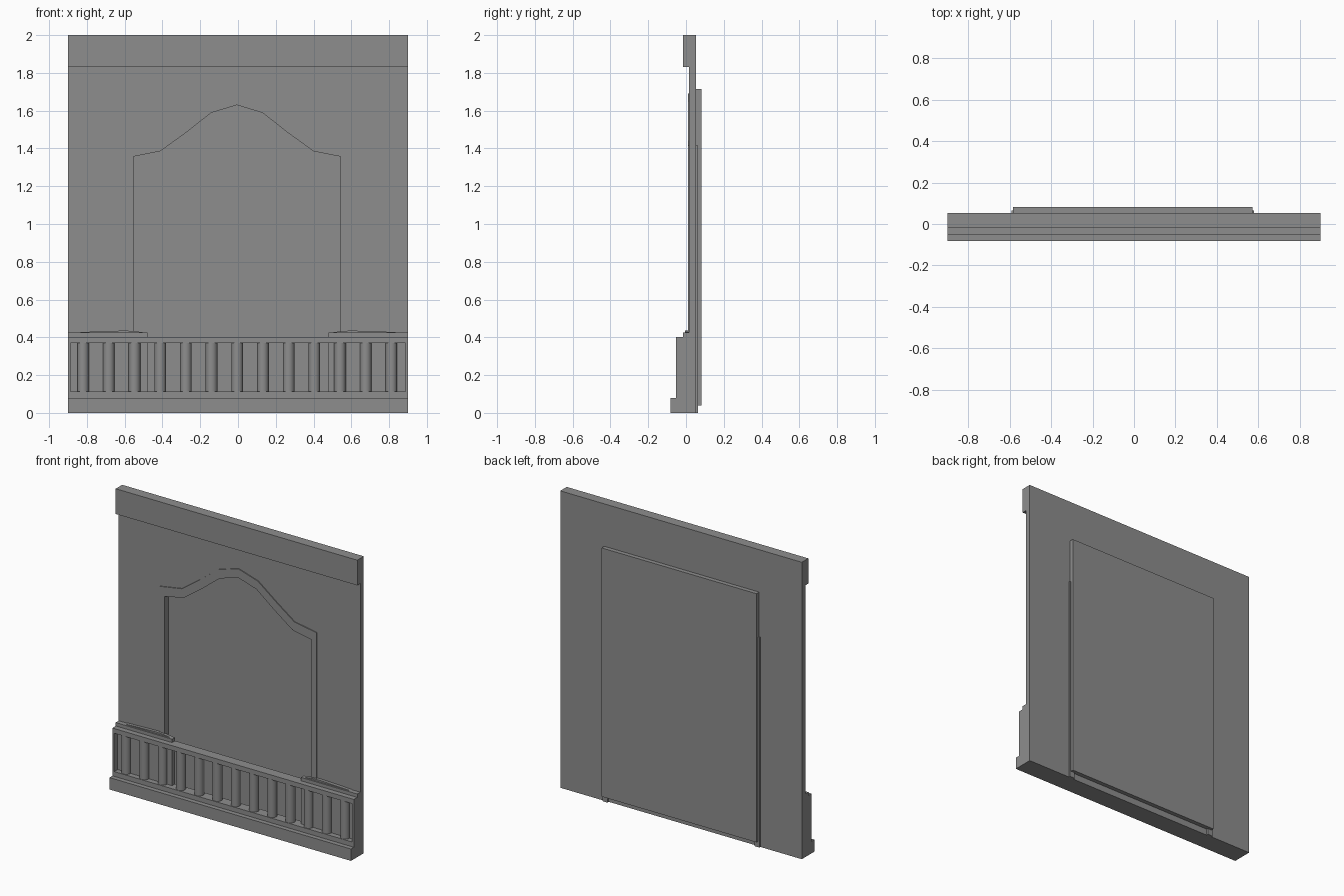
import bpy, bmesh, math

if "Cube" in bpy.data.objects:
    bpy.data.objects.remove(bpy.data.objects["Cube"])

grey = bpy.data.materials.new("stone_grey")
grey.diffuse_color = (0.27, 0.27, 0.27, 1)
grey.use_nodes = True
grey.node_tree.nodes["Principled BSDF"].inputs["Base Color"].default_value = grey.diffuse_color
SHIFT = -0.006  # the arch sits slightly left of centre


def finish(name, bm):
    bmesh.ops.recalc_face_normals(bm, faces=bm.faces)
    me = bpy.data.meshes.new(name)
    bm.to_mesh(me)
    bm.free()
    me.materials.append(grey)
    ob = bpy.data.objects.new(name, me)
    bpy.context.collection.objects.link(ob)
    return ob


def prism(name, outline, y0, y1):
    """Extrude an (x, z) outline from y0 to y1."""
    bm = bmesh.new()
    face = bm.faces.new([bm.verts.new((x, y0, z)) for x, z in outline])
    new = bmesh.ops.extrude_face_region(bm, geom=[face])["geom"]
    bmesh.ops.translate(bm, vec=(0, y1 - y0, 0),
                        verts=[v for v in new if isinstance(v, bmesh.types.BMVert)])
    bmesh.ops.triangulate(bm, faces=[f for f in bm.faces if len(f.verts) > 4])
    return finish(name, bm)


def box(name, x0, x1, y0, y1, z0, z1):
    return prism(name, [(x0, z0), (x1, z0), (x1, z1), (x0, z1)], y0, y1)


def arch(half):
    """Full arch line, left foot to right foot, from its right half (apex first)."""
    left = [(-x, z) for x, z in reversed(half[1:])]
    return [(x + SHIFT, z) for x, z in left + half]


inner_half = [(0, 1.63), (0.137, 1.588), (0.27, 1.483), (0.406, 1.385), (0.548, 1.357), (0.548, 0)]
outer_half = [(0, 1.69), (0.148, 1.645), (0.285, 1.54), (0.42, 1.443), (0.585, 1.415), (0.585, 0)]
mid_half = [((a + c) / 2, (b + d) / 2) for (a, b), (c, d) in zip(inner_half, outer_half)]

# Wall with arched opening, and the arch frame lining it
prism("wall", [(-0.9, 0), (-0.9, 2), (0.9, 2), (0.9, 0)] + arch(mid_half)[::-1], 0.016, 0.053)
prism("arch_frame", arch(outer_half) + arch(inner_half)[::-1], 0.010, 0.064)

# Panel closing the niche from behind
box("back_panel", -0.577 + SHIFT, 0.577 + SHIFT, 0.054, 0.083, 0.04, 1.715)

# Top band and plinth
box("top_band", -0.9, 0.9, -0.016, 0.053, 1.83, 2.0)
box("plinth", -0.9, 0.9, -0.083, 0.05, 0, 0.08)

# Balustrade rails
box("bottom_rail", -0.9, 0.9, -0.052, 0.016, 0.08, 0.112)
box("top_rail", -0.9, 0.9, -0.052, 0.016, 0.37, 0.402)

# Pedestals, low sloping caps and end posts on both sides
for side, label in ((-1, "left"), (1, "right")):
    def span(a, b):
        return sorted((side * a, side * b))
    box("pedestal_" + label, *span(0.48, 0.9), -0.016, 0.016, 0.08, 0.425)
    prism("pedestal_cap_" + label,
          [(side * x, z) for x, z in ((0.485, 0.424), (0.55, 0.433), (0.6, 0.436), (0.83, 0.428), (0.84, 0.424))],
          -0.005, 0.016)
    box("end_post_" + label, *span(0.886, 0.9), -0.052, 0.016, 0.1, 0.38)

# Round balusters
for i in range(-6, 7):
    bpy.ops.mesh.primitive_cylinder_add(vertices=16, radius=0.031, depth=0.27,
                                        location=(i * 0.136 - 0.004, -0.018, 0.241))
    ob = bpy.context.object
    ob.name = "baluster"
    ob.data.materials.append(grey)
    bpy.ops.object.shade_smooth_by_angle(angle=math.radians(40))
